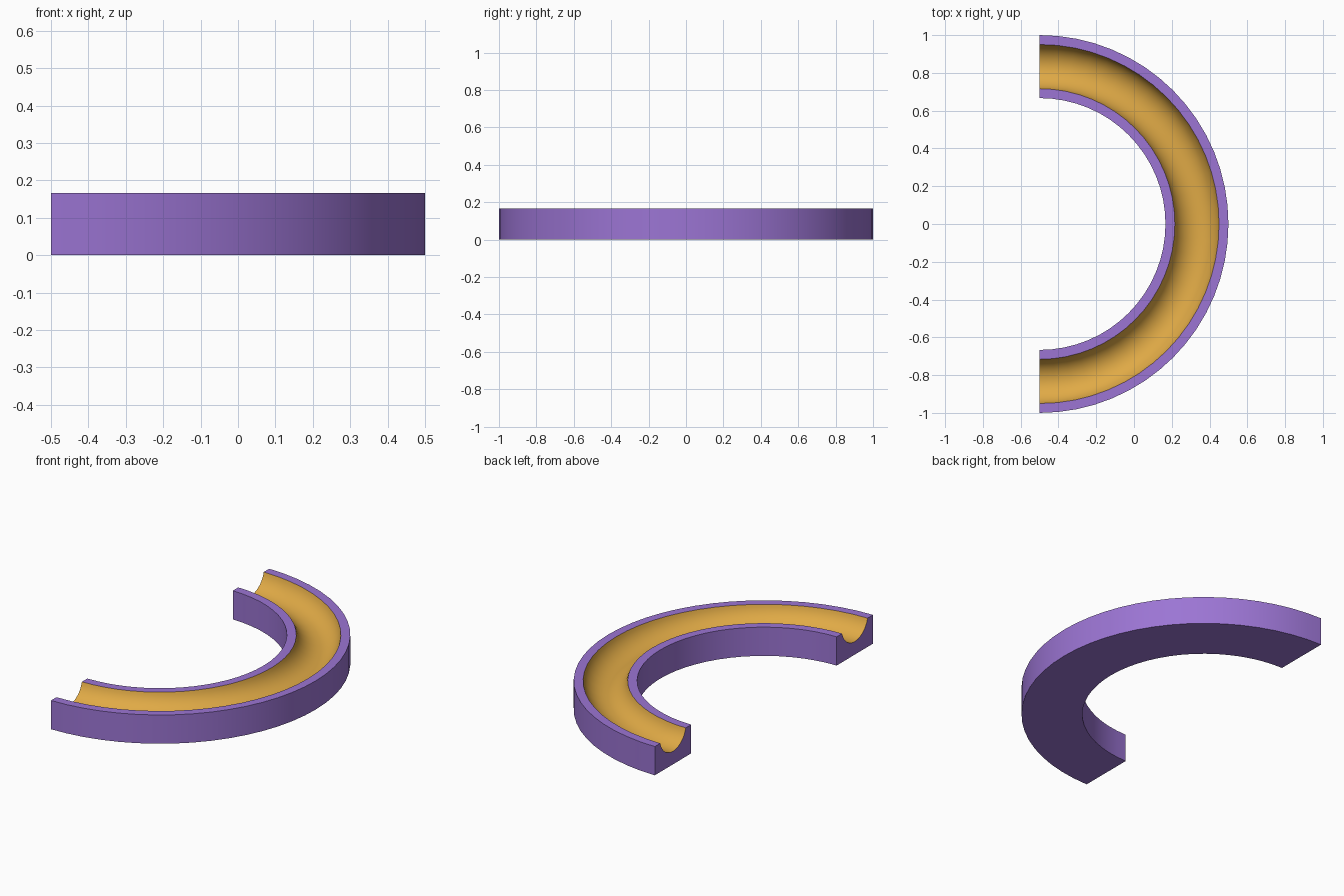
import bpy, bmesh, math

if "Cube" in bpy.data.objects:
    bpy.data.objects.remove(bpy.data.objects["Cube"])

# Overall sizes: half ring with a rounded groove in its top
CX, R_OUT, R_IN, H = -0.5, 1.0, 2 / 3, 1 / 6
R_MID, HALF_W, DEPTH = 0.8333, 0.117, 0.091
SWEEP, ARC = 32, 20


def material(name, rgb):
    m = bpy.data.materials.new(name)
    m.diffuse_color = (*rgb, 1)
    m.use_nodes = True
    m.node_tree.nodes["Principled BSDF"].inputs["Base Color"].default_value = m.diffuse_color
    return m


purple = material("purple", (0.332, 0.178, 0.658))
gold = material("gold", (0.745, 0.402, 0.061))

# Cross-section (radius, height): block corners, then the groove arc
rad = (HALF_W ** 2 + DEPTH ** 2) / (2 * DEPTH)
zc = H - DEPTH + rad
half = math.asin(HALF_W / rad)
arc = []
for i in range(ARC + 1):
    a = -half + 2 * half * i / ARC
    arc.append((R_MID + rad * math.sin(a), zc - rad * math.cos(a)))
profile = [(R_OUT, H), (R_OUT, 0), (R_IN, 0), (R_IN, H)] + arc
n = len(profile)

# Sweep the cross-section through half a turn
bm = bmesh.new()
rings = []
for s in range(SWEEP + 1):
    t = -math.pi / 2 + math.pi * s / SWEEP
    rings.append([bm.verts.new((CX + r * math.cos(t), r * math.sin(t), z))
                  for r, z in profile])
for a, b in zip(rings, rings[1:]):
    for j in range(n):
        k = (j + 1) % n
        f = bm.faces.new((a[j], a[k], b[k], b[j]))
        f.material_index = 1 if 4 <= j < 4 + ARC else 0  # groove is gold

# Flat end caps
bm.faces.new(rings[0])
bm.faces.new(rings[-1][::-1])
bmesh.ops.recalc_face_normals(bm, faces=bm.faces)

mesh = bpy.data.meshes.new("curved_track")
bm.to_mesh(mesh)
bm.free()
mesh.materials.append(purple)
mesh.materials.append(gold)
track = bpy.data.objects.new("curved_track", mesh)
bpy.context.collection.objects.link(track)
bpy.context.view_layer.objects.active = track
track.select_set(True)
bpy.ops.object.shade_smooth_by_angle(angle=math.radians(30))
